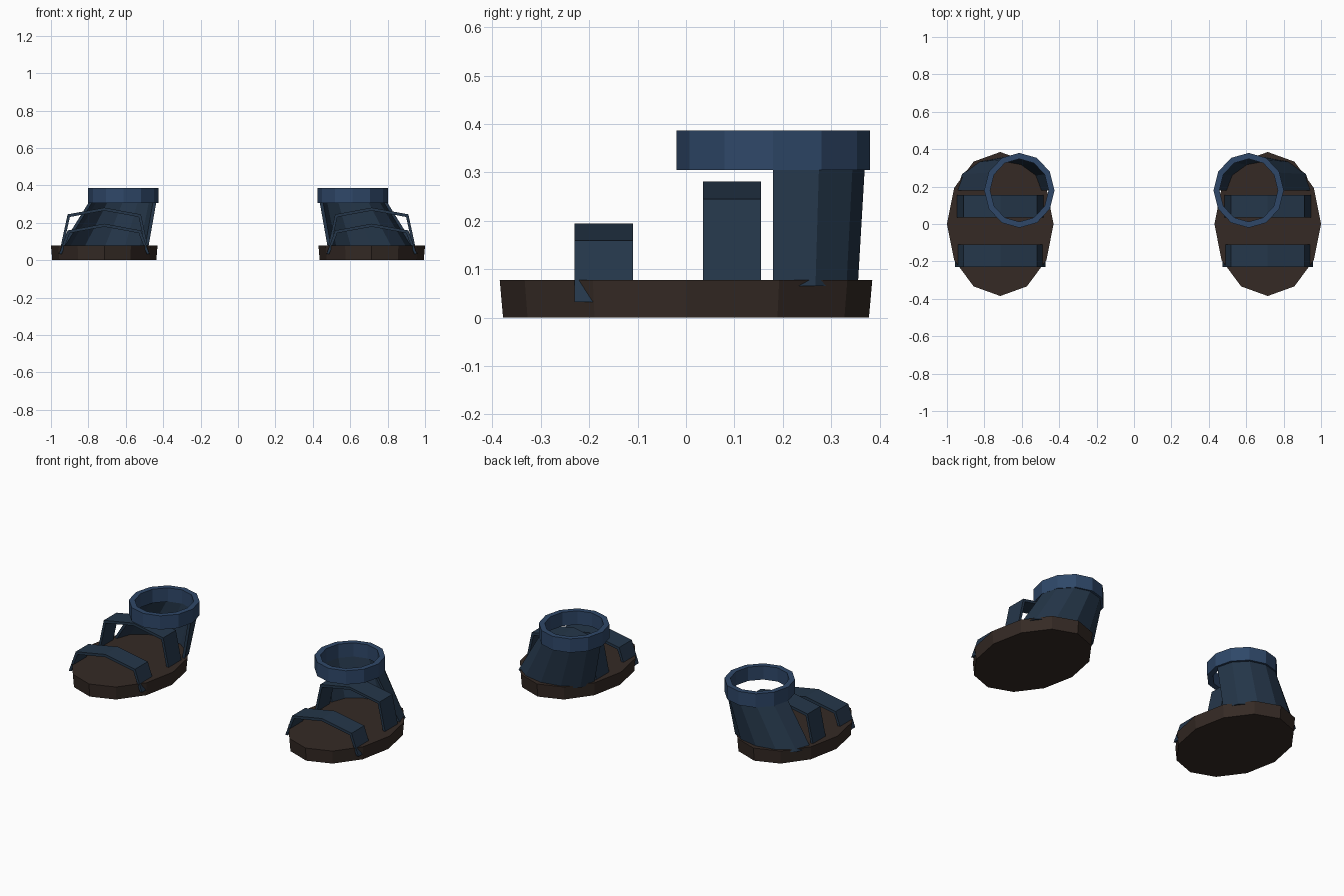
import bpy, bmesh
from math import sin, cos, pi

if "Cube" in bpy.data.objects:
    bpy.data.objects.remove(bpy.data.objects["Cube"])


def material(name, rgb):
    m = bpy.data.materials.new(name)
    m.diffuse_color = (*rgb, 1)
    m.use_nodes = True
    m.node_tree.nodes["Principled BSDF"].inputs["Base Color"].default_value = m.diffuse_color
    return m


SOLE = material("dark_brown", (0.035, 0.023, 0.018))
LEATHER = material("navy", (0.018, 0.037, 0.067))
TRIM = material("navy_trim", (0.028, 0.064, 0.14))
FOOT_X = 0.715      # centre of each foot
ANKLE = (0.613, 0.18)
HEEL = (0.715, 0.18)


def loft(name, sections, mat, side, closed=False):
    """Skin equal-length point loops; cap the ends or join them into a ring."""
    bm = bmesh.new()
    rows = [[bm.verts.new((x * side, y, z)) for x, y, z in s] for s in sections]
    n = len(rows[0])
    pairs = list(zip(rows, rows[1:]))
    if closed:
        pairs.append((rows[-1], rows[0]))
    else:
        bm.faces.new(rows[0])
        bm.faces.new(rows[-1])
    for a, b in pairs:
        for i in range(n):
            j = (i + 1) % n
            bm.faces.new((a[i], a[j], b[j], b[i]))
    bmesh.ops.recalc_face_normals(bm, faces=bm.faces)
    mesh = bpy.data.meshes.new(name)
    bm.to_mesh(mesh)
    bm.free()
    mesh.materials.append(mat)
    obj = bpy.data.objects.new(name, mesh)
    bpy.context.collection.objects.link(obj)


def on_ellipse(centre, rx, ry, z, k):
    a = k * pi / 6
    return (centre[0] + rx * cos(a), centre[1] + ry * sin(a), z)


for side, label in ((1, "left"), (-1, "right")):
    # twelve-sided sole, slightly wider at the top
    loft(f"{label}_sole",
         [[on_ellipse((FOOT_X, 0), rx, ry, z, k) for k in range(12)]
          for rx, ry, z in ((0.278, 0.378, 0), (0.285, 0.385, 0.078))],
         SOLE, side)

    # ankle cuff ring
    loft(f"{label}_ankle_cuff",
         [[on_ellipse(ANKLE, rx, ry, z, k) for rx, ry, z in
           ((0.188, 0.2, 0.305), (0.188, 0.2, 0.387),
            (0.156, 0.168, 0.387), (0.156, 0.168, 0.305))]
          for k in range(12)],
         TRIM, side, closed=True)

    # half-round heel shell leaning in towards the ankle
    loft(f"{label}_heel_shell",
         [[on_ellipse(c, rx, ry, z, k) for c, rx, ry, z in
           ((HEEL, 0.235, 0.175, 0.065), (ANKLE, 0.178, 0.19, 0.32),
            (ANKLE, 0.16, 0.172, 0.32), (HEEL, 0.217, 0.157, 0.065))]
          for k in range(7)],
         LEATHER, side)

    # two bent straps over the foot
    for part, y0, y1, top in (("toe_strap", -0.23, -0.11, 0.195),
                              ("instep_strap", 0.035, 0.155, 0.281)):
        outer = ((-0.242, 0.032), (-0.196, top - 0.036), (0, top),
                 (0.196, top - 0.036), (0.242, 0.032))
        inner = ((-0.227, 0.034), (-0.184, top - 0.05), (0, top - 0.016),
                 (0.184, top - 0.05), (0.227, 0.034))
        loft(f"{label}_{part}",
             [[(FOOT_X + ox, y0, oz), (FOOT_X + ox, y1, oz),
               (FOOT_X + ix, y1, iz), (FOOT_X + ix, y0, iz)]
              for (ox, oz), (ix, iz) in zip(outer, inner)],
             LEATHER, side)
